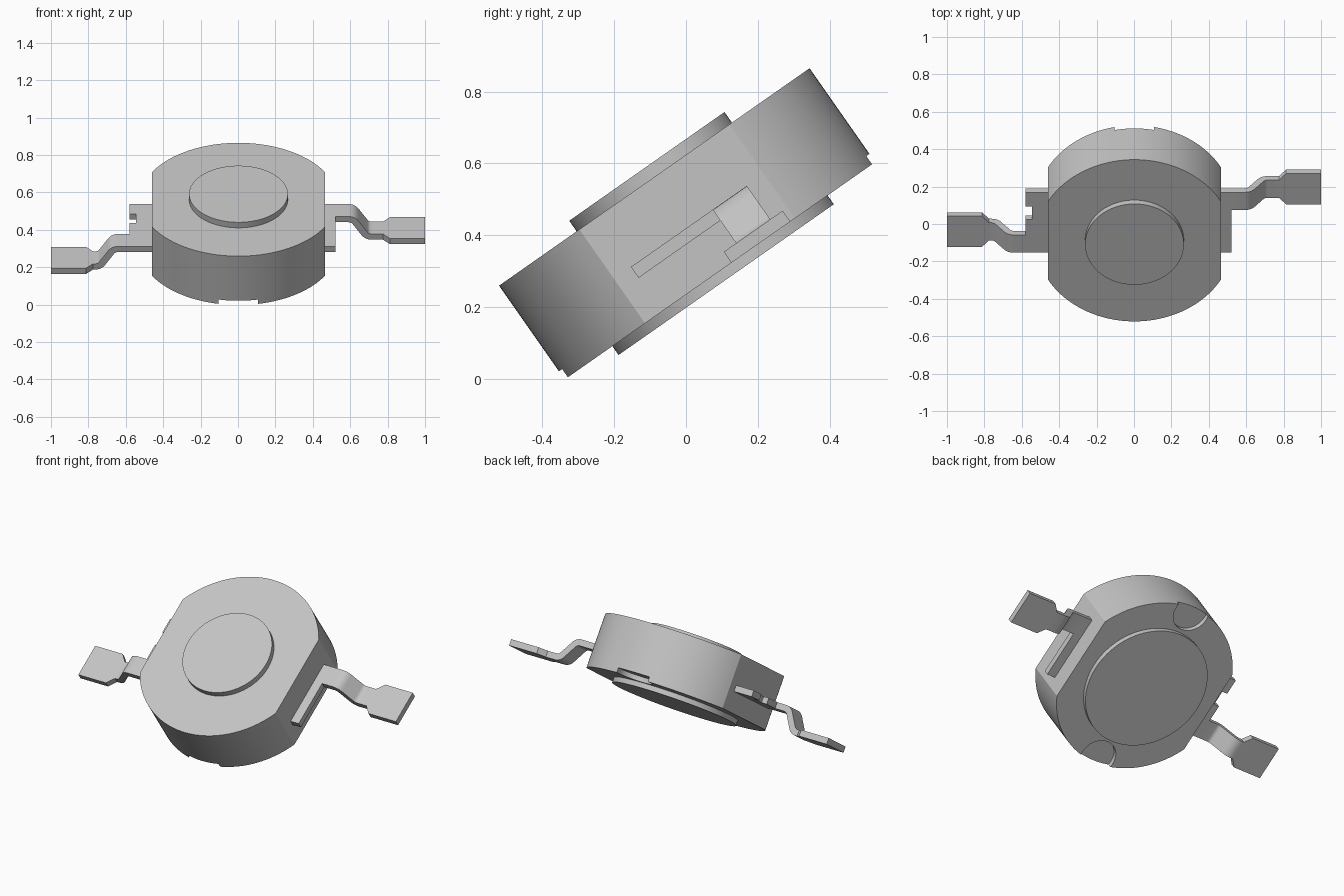
import bpy, bmesh, math
from mathutils import Vector

if "Cube" in bpy.data.objects:
    bpy.data.objects.remove(bpy.data.objects["Cube"])

TILT = math.radians(35)
CX, CY = 0.0025, 0.25      # disc centre in the tilted frame
THICK = 0.037              # sheet metal thickness

grey = bpy.data.materials.new("light grey")
grey.use_nodes = True
colour = (0.55, 0.55, 0.55, 1)
grey.diffuse_color = colour
grey.node_tree.nodes["Principled BSDF"].inputs["Base Color"].default_value = colour


def finish(name, bm):
    """Turn a bmesh into a tilted, shaded object."""
    bmesh.ops.recalc_face_normals(bm, faces=bm.faces)
    mesh = bpy.data.meshes.new(name)
    bm.to_mesh(mesh)
    bm.free()
    mesh.materials.append(grey)
    obj = bpy.data.objects.new(name, mesh)
    bpy.context.collection.objects.link(obj)
    obj.rotation_euler.x = TILT
    smooth(obj)
    return obj


def smooth(obj):
    bpy.ops.object.select_all(action='DESELECT')
    obj.select_set(True)
    bpy.context.view_layer.objects.active = obj
    bpy.ops.object.shade_smooth_by_angle(angle=math.radians(30))


def prism(name, outline, low, high):
    """Extrude a flat outline between two heights."""
    bm = bmesh.new()
    base = bm.faces.new([bm.verts.new((x, y, low)) for x, y in outline])
    top = bmesh.ops.extrude_face_region(bm, geom=[base])["geom"]
    moved = [v for v in top if isinstance(v, bmesh.types.BMVert)]
    bmesh.ops.translate(bm, verts=moved, vec=(0, 0, high - low))
    return finish(name, bm)


def arc(radius, start, end, count, cx=CX, cy=CY):
    angles = [start + (end - start) * i / count for i in range(count + 1)]
    return [(cx + radius * math.cos(a), cy + radius * math.sin(a)) for a in angles]


def disc(name, radius, low, high, cy=CY):
    return prism(name, arc(radius, 0, math.tau, 96, cy=cy)[:-1], low, high)


# Body: round disc with two flat sides
R = 0.528
flat = math.acos(0.4625 / R)
outline = arc(R, flat, math.pi - flat, 48) + arc(R, math.pi + flat, math.tau - flat, 48)
body = prism("body", outline, 0.192, 0.511)

# Shallow round notches under the front and back rim
for side in (-1, 1):
    cutter = disc("notch_cutter", 0.108, 0.1, 0.22, CY + side * 0.495)
    mod = body.modifiers.new("notch", 'BOOLEAN')
    mod.operation = 'DIFFERENCE'
    mod.solver = 'EXACT'
    mod.object = cutter
    bpy.context.view_layer.objects.active = body
    bpy.ops.object.modifier_apply(modifier=mod.name)
    bpy.data.objects.remove(cutter)
smooth(body)

# Raised lens and bottom heat pad
disc("lens", 0.264, 0.505, 0.547)
disc("heat_pad", 0.366, 0.162, 0.2)


def rounded(points, trim=0.025, steps=5):
    """Replace the inner corners of a path with small curves."""
    path = [points[0]]
    for a, b, c in zip(points, points[1:], points[2:]):
        p, q = b + (a - b).normalized() * trim, b + (c - b).normalized() * trim
        for i in range(steps + 1):
            t = i / steps
            path.append(p * (1 - t) ** 2 + b * 2 * t * (1 - t) + q * t * t)
    return path + [points[-1]]


def lead(name, side, start, bend):
    """Bent sheet-metal leg that widens into a foot."""
    high, low, mid = 0.3245, 0.2105, 0.139
    path = rounded([Vector(p) for p in
                    ((start, high), (bend, high), (bend + 0.075, low), (0.775, low))])
    path += [Vector((0.813, low)), Vector((1, low))]
    bm = bmesh.new()
    rings = []
    for i, p in enumerate(path):
        before = (p - path[i - 1]).normalized() if i else Vector((1, 0))
        after = (path[i + 1] - p).normalized() if i + 1 < len(path) else before
        tangent = (before + after).normalized()
        offset = Vector((-tangent.y, tangent.x)) * THICK / 2 / tangent.dot(after)
        half = 0.1 if p.x > 0.8 else 0.058
        corners = [(p + offset, half), (p + offset, -half),
                   (p - offset, -half), (p - offset, half)]
        rings.append([bm.verts.new((side * q.x, CY + side * (mid + w), q.y))
                      for q, w in corners])
    for a, b in zip(rings, rings[1:]):
        for k in range(4):
            bm.faces.new((a[k], a[k - 1], b[k - 1], b[k]))
    bm.faces.new(rings[0])
    bm.faces.new(rings[-1])
    finish(name, bm)


def bar(name, side, end, notch):
    """Flat strip leaving the body; optionally notched on its outer edge."""
    pts = [(0.4, -0.197), (end, -0.197)]
    if notch:
        pts += [(end, -0.106), (end - 0.035, -0.106), (end - 0.035, -0.019), (end, -0.019)]
    pts += [(end, 0.197), (0.4, 0.197)]
    prism(name, [(side * x, CY + side * y) for x, y in pts], 0.306, 0.343)


# Leads: the right one is the left one turned half way round, with a wider strip
bar("left_lead_strip", 1, 0.52, False)
lead("left_lead", 1, 0.52, 0.615)
bar("right_lead_strip", -1, 0.58, True)
lead("right_lead", -1, 0.58, 0.665)
